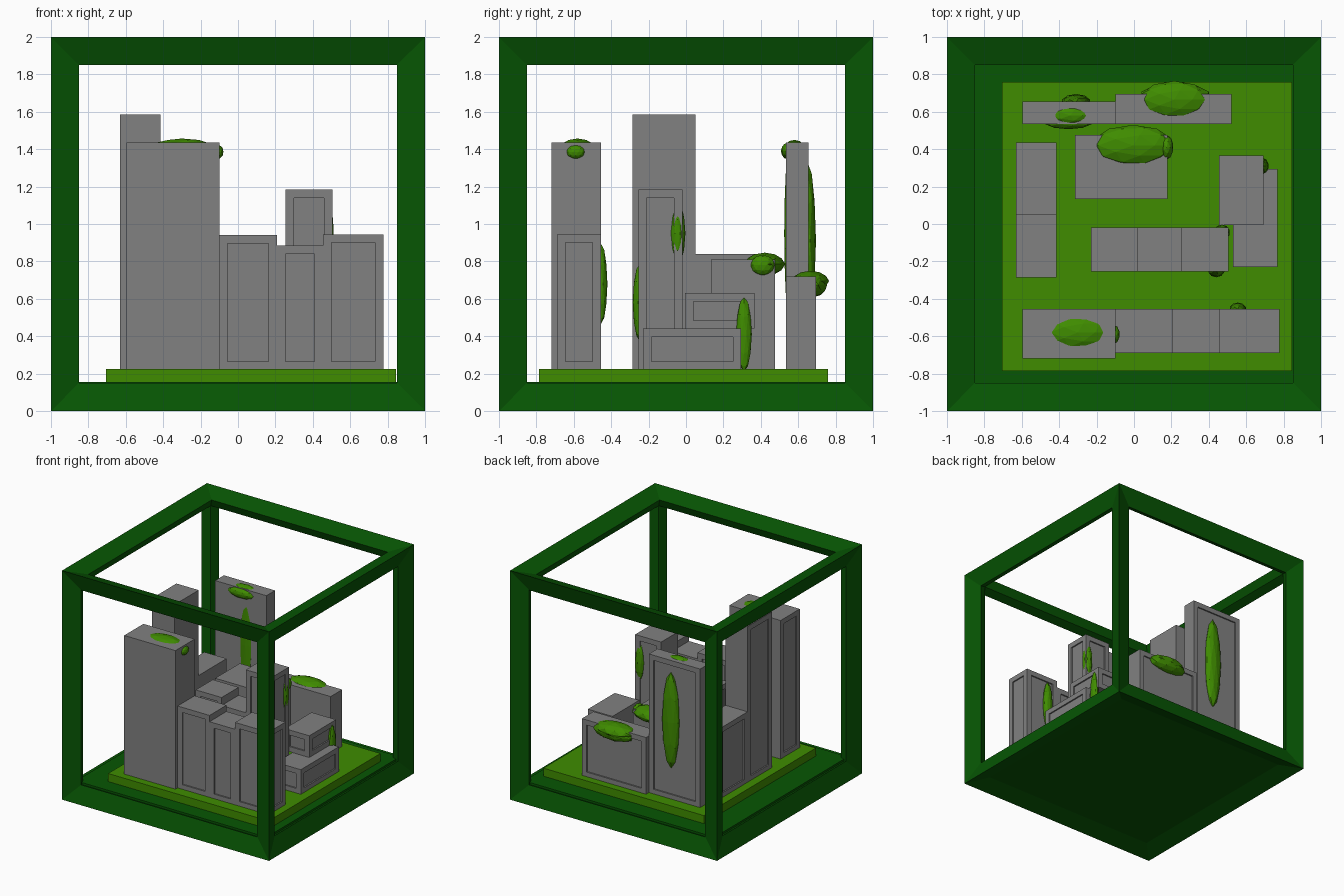
import bpy, bmesh
from itertools import product
from mathutils import Vector

if "Cube" in bpy.data.objects:
    bpy.data.objects.remove(bpy.data.objects["Cube"])


def material(name, rgb):
    m = bpy.data.materials.new(name)
    m.diffuse_color = (*rgb, 1)
    m.use_nodes = True
    m.node_tree.nodes["Principled BSDF"].inputs["Base Color"].default_value = m.diffuse_color
    return m


DARK = material("dark_green", (0.002, 0.092, 0.001))
LAWN = material("lawn_green", (0.05, 0.262, 0.0))
CONCRETE = material("concrete_grey", (0.22, 0.22, 0.22))


def finish(name, bm, mat=None):
    bmesh.ops.recalc_face_normals(bm, faces=bm.faces)
    me = bpy.data.meshes.new(name)
    bm.to_mesh(me)
    bm.free()
    ob = bpy.data.objects.new(name, me)
    bpy.context.collection.objects.link(ob)
    if mat:
        me.materials.append(mat)
    return ob


SIDES = {"F": (0, -1, 0), "B": (0, 1, 0), "L": (-1, 0, 0), "R": (1, 0, 0)}


def box(name, x0, x1, y0, y1, z0, z1, mat=None, panels=""):
    """Box by its limits, with recessed panels on the listed sides."""
    bm = bmesh.new()
    bmesh.ops.create_cube(bm, size=1)
    for v in bm.verts:
        v.co = Vector(((x0 + x1) / 2 + v.co.x * (x1 - x0),
                       (y0 + y1) / 2 + v.co.y * (y1 - y0),
                       (z0 + z1) / 2 + v.co.z * (z1 - z0)))
    bm.normal_update()
    dirs = [Vector(SIDES[p]) for p in panels]
    faces = [f for f in bm.faces if any(f.normal.dot(d) > 0.9 for d in dirs)]
    for f in faces:
        bmesh.ops.inset_region(bm, faces=[f], thickness=0.045, use_even_offset=True)
        n = f.normal.copy()
        ring = bmesh.ops.extrude_discrete_faces(bm, faces=[f])["faces"]
        bmesh.ops.translate(bm, verts=ring[0].verts[:], vec=-0.012 * n)
    return finish(name, bm, mat)


def bush(name, centre, radii):
    """Low-poly flattened bush."""
    bm = bmesh.new()
    bmesh.ops.create_icosphere(bm, subdivisions=1, radius=1)
    bmesh.ops.subdivide_edges(bm, edges=bm.edges[:], cuts=1, use_grid_fill=True)
    for v in bm.verts:
        v.co.normalize()
        v.co = Vector([c + r * k for c, r, k in zip(centre, radii, v.co)])
    return finish(name, bm, LAWN)


# Cube frame: each of the 12 edges is a four-sided beam with mitred ends
bm = bmesh.new()
P, INSET, INNER = 0.95, 0.85, 0.88
up = Vector((0, 0, 1))
rings = {}
for s in product((-1, 1), repeat=3):
    sv = Vector(s)
    pts = {"out": bm.verts.new(sv + up), "in": bm.verts.new(sv * INNER + up)}
    for a in range(3):
        co = sv * INSET
        co[a] = s[a] * P
        pts[a] = bm.verts.new(co + up)
    rings[s] = pts
for a in range(3):
    b, c = (a + 1) % 3, (a + 2) % 3
    for s, pts in rings.items():
        if s[a] < 0:
            t = list(s)
            t[a] = 1
            other = rings[tuple(t)]
            cyc = ["out", b, "in", c]
            for i in range(4):
                k, m = cyc[i], cyc[(i + 1) % 4]
                bm.faces.new((pts[k], pts[m], other[m], other[k]))
finish("cube_frame", bm, DARK)

# Base plate and lawn
box("base_plate", -0.92, 0.92, -0.92, 0.92, 0.05, 0.155, DARK)
box("lawn", -0.705, 0.845, -0.785, 0.76, 0.15, 0.225, LAWN)

# Buildings: x0, x1, y0, y1, base, top, panelled sides
G = 0.22
buildings = {
    "front_tower": (-.595, -.10, -.72, -.455, G, 1.435, "L"),
    "front_block_left": (-.10, .208, -.69, -.455, G, .94, "FB"),
    "front_block_middle": (.208, .455, -.69, -.455, G, .885, "FB"),
    "front_block_right": (.455, .778, -.69, -.455, G, .945, "FBR"),
    "left_tower": (-.63, -.415, -.285, .05, G, 1.585, "L"),
    "left_block": (-.63, -.415, .05, .435, G, .84, "L"),
    "centre_block_left": (-.23, .02, -.255, -.02, G, .88, "FBL"),
    "centre_block_middle": (.02, .255, -.255, -.02, G, .81, "FB"),
    "centre_tower": (.255, .505, -.255, -.02, G, 1.185, "FBR"),
    "inner_block": (-.315, .178, .135, .475, G, .81, ""),
    "right_low_block": (.53, .768, -.23, .295, G, .44, "FBR"),
    "right_upper_block": (.455, .692, -.005, .365, .44, .63, "FBR"),
    "back_tower": (-.595, -.10, .535, .655, G, 1.435, "B"),
    "back_block": (-.10, .52, .535, .695, G, .72, "B"),
}
for name, (*dims, sides) in buildings.items():
    box(name, *dims, CONCRETE, sides)

# Bushes on roofs and climbing plants on walls: centre, radii
bushes = {
    "front_tower_roof_bush": ((-.30, -.58, 1.405), (.175, .095, .052)),
    "front_tower_side_bush": ((-.105, -.59, 1.385), (.028, .05, .037)),
    "front_block_climber": ((.555, -.455, .68), (.045, .035, .215)),
    "centre_tower_back_climber": ((.47, -.045, .95), (.043, .042, .17)),
    "centre_tower_front_climber": ((.44, -.245, .58), (.045, .04, .21)),
    "right_block_climber": ((.69, .31, .41), (.03, .042, .2)),
    "inner_roof_bush": ((-.005, .42, .785), (.22, .11, .062)),
    "inner_side_bush": ((.175, .41, .78), (.035, .065, .055)),
    "back_roof_bush": ((.215, .665, .695), (.185, .10, .055)),
    "back_hanging_bush": ((.22, .685, .675), (.19, .07, .065)),
    "back_tower_roof_bush": ((-.34, .58, 1.405), (.12, .055, .045)),
    "back_tower_front_bush": ((-.35, .545, 1.39), (.13, .038, .045)),
    "back_tower_back_climber": ((-.31, .65, .91), (.08, .045, .42)),
    "back_tower_front_climber": ((-.30, .542, .95), (.06, .017, .38)),
}
for name, (centre, radii) in bushes.items():
    bush(name, centre, radii)
